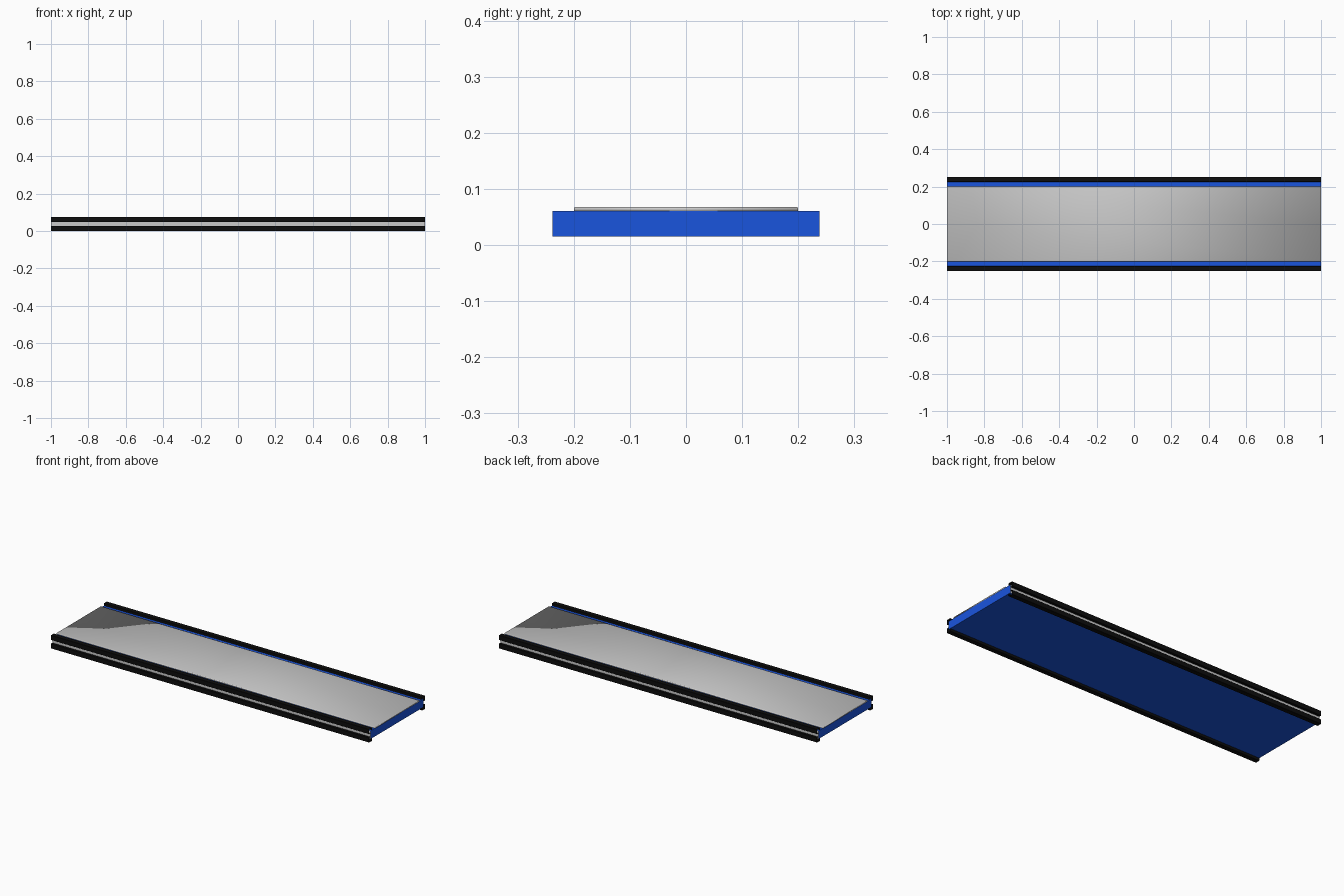
import bpy

if "Cube" in bpy.data.objects:
    bpy.data.objects.remove(bpy.data.objects["Cube"])

HALF_LENGTH = 1.0


def material(name, colour):
    mat = bpy.data.materials.new(name)
    mat.diffuse_color = colour
    mat.use_nodes = True
    mat.node_tree.nodes["Principled BSDF"].inputs["Base Color"].default_value = mat.diffuse_color
    return mat


def extrude_x(name, profile, mat=None, caps=True):
    """Sweep a closed (y, z) profile along the full length in x."""
    n = len(profile)
    verts = [(x, y, z) for x in (-HALF_LENGTH, HALF_LENGTH) for y, z in profile]
    faces = [(i, (i + 1) % n, n + (i + 1) % n, n + i)[::-1] for i in range(n)]
    if caps:
        faces += [tuple(range(n))[::-1], tuple(range(n, 2 * n))]
    else:
        faces = [f for f in faces]
    mesh = bpy.data.meshes.new(name)
    # profiles run counter-clockwise seen from +x
    mesh.from_pydata(verts, [], [f[::-1] if len(f) == 4 and k < n else f
                                 for k, f in enumerate(faces)])
    if mat:
        mesh.materials.append(mat)
    obj = bpy.data.objects.new(name, mesh)
    bpy.context.collection.objects.link(obj)
    return obj


def chamfered_square(cy, cz, half, c):
    s = half - c
    return [(cy + y, cz + z) for y, z in (
        (-s, -half), (s, -half), (half, -s), (half, s),
        (s, half), (-s, half), (-half, s), (-half, -s))]


blue = material("blue", (0.01, 0.09, 0.73, 1))
black = material("black", (0.004, 0.004, 0.004, 1))
grey = material("grey", (0.6, 0.6, 0.6, 1))

# Flat core: blue with bare grey long sides
core = extrude_x("core_panel", [(-0.2375, 0.015), (0.2375, 0.015),
                                (0.2375, 0.061), (-0.2375, 0.061)], blue)
core.data.materials.append(grey)
for poly in core.data.polygons:
    if abs(poly.normal.y) > 0.9:
        poly.material_index = 1

# Raised deck pad with softened long edges
pad = extrude_x("deck_pad", [(-0.2, 0.06), (0.2, 0.06), (0.2, 0.0645),
                             (0.199, 0.067), (0.196, 0.068), (0, 0.068),
                             (-0.196, 0.068), (-0.199, 0.067), (-0.2, 0.0645)])
pad.data.shade_smooth()

# Four open-ended edge tubes, upper and lower on each side
for side, y in (("front", -0.2383), ("back", 0.2383)):
    for level, z in (("lower", 0.0133), ("upper", 0.0613)):
        extrude_x(f"{side}_{level}_rail",
                  chamfered_square(y, z, 0.0133, 0.001), black, caps=False)
